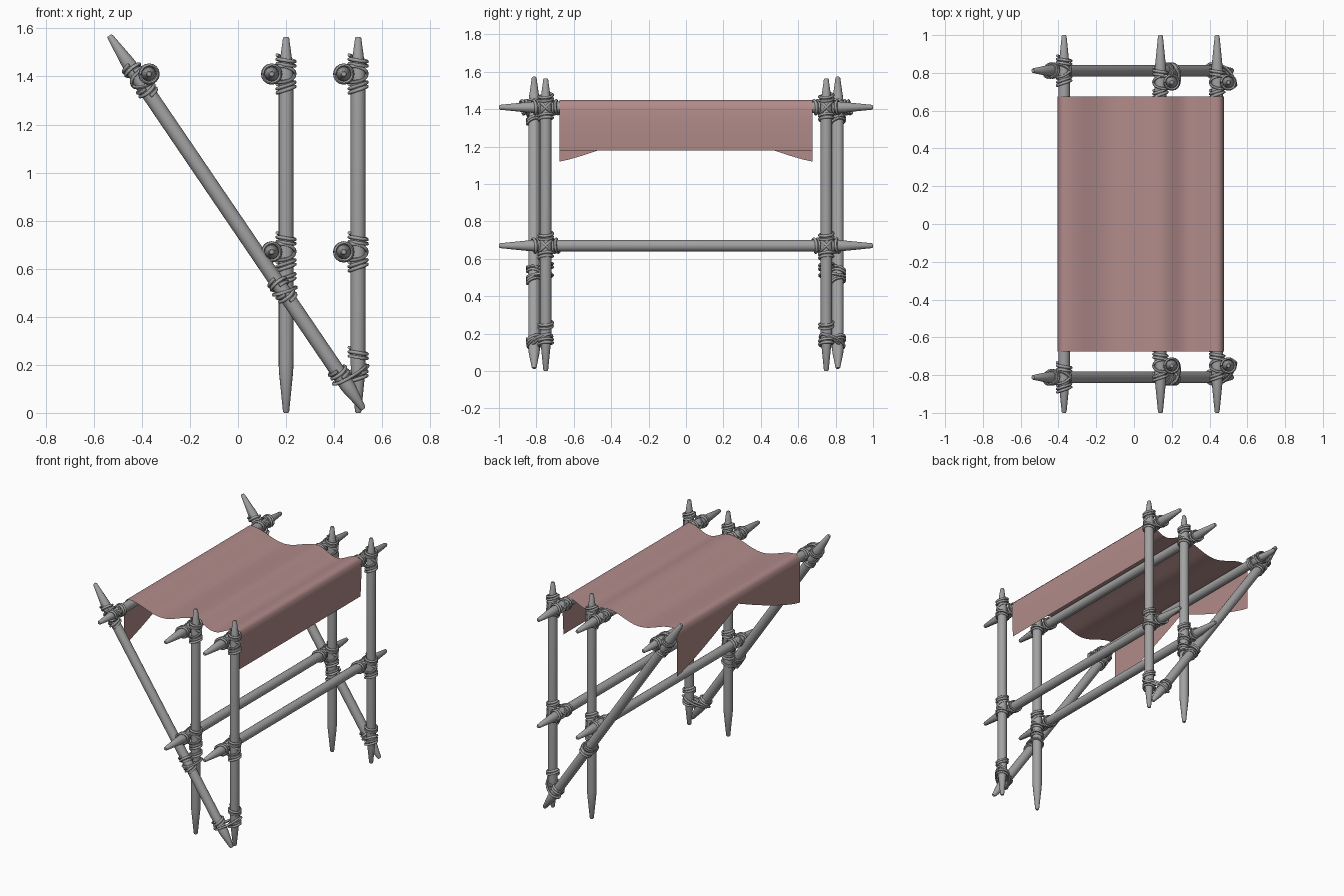
import bpy, bmesh, math
from mathutils import Vector

if "Cube" in bpy.data.objects:
    bpy.data.objects.remove(bpy.data.objects["Cube"], do_unlink=True)


def material(name, rgb):
    m = bpy.data.materials.new(name)
    m.use_nodes = True
    m.diffuse_color = (*rgb, 1)
    bsdf = m.node_tree.nodes["Principled BSDF"]
    bsdf.inputs["Base Color"].default_value = (*rgb, 1)
    bsdf.inputs["Roughness"].default_value = 0.8
    return m


GREY = material("weathered grey", (0.36, 0.36, 0.36))
PINK = material("dusty pink cloth", (0.44, 0.26, 0.255))
R = 0.031  # pole radius


def link(name, data, mat):
    ob = bpy.data.objects.new(name, data)
    bpy.context.collection.objects.link(ob)
    data.materials.append(mat)
    bpy.ops.object.select_all(action='DESELECT')
    ob.select_set(True)
    bpy.context.view_layer.objects.active = ob
    return ob


def smooth(angle=40):
    bpy.ops.object.shade_smooth_by_angle(angle=math.radians(angle))


# Pole: rings of vertices along an axis, tapered at both ends
def pole(name, a, b, taper_a, taper_b, tip=0.013, sides=16):
    a, b = Vector(a), Vector(b)
    length = (b - a).length
    turn = (b - a).to_track_quat('Z', 'Y')
    profile = [(0, tip * 0.7), (0.006, tip), (taper_a * 0.8, R * 0.92), (taper_a, R),
               (length - taper_b, R), (length - taper_b * 0.8, R * 0.92),
               (length - 0.006, tip), (length, tip * 0.7)]
    bm = bmesh.new()
    rings = []
    for h, r in profile:
        rings.append([bm.verts.new(a + turn @ Vector((r * math.cos(t), r * math.sin(t), h)))
                      for t in (math.tau * i / sides for i in range(sides))])
    for lo, hi in zip(rings, rings[1:]):
        for i in range(sides):
            j = (i + 1) % sides
            bm.faces.new((lo[i], lo[j], hi[j], hi[i]))
    bm.faces.new(rings[0][::-1])
    bm.faces.new(rings[-1])
    mesh = bpy.data.meshes.new(name)
    bm.to_mesh(mesh)
    bm.free()
    link(name, mesh, GREY)
    smooth()


def add_path(curve, points, cyclic=False):
    s = curve.splines.new('POLY')
    s.points.add(len(points) - 1)
    for p, co in zip(s.points, points):
        p.co = (*co, 1)
    s.use_cyclic_u = cyclic


# Rope wound twice around one pole, slightly tilted
def coil(curve, centre, axis, tilt):
    turn = axis.to_track_quat('Z', 'Y')
    pts = []
    for i in range(33):
        t = math.tau * i / 16
        x, y = 0.037 * math.cos(t), 0.037 * math.sin(t)
        pts.append(centre + turn @ Vector((x, y, 0.018 * (i / 16 - 1) + tilt * x)))
    add_path(curve, pts)


# Lashing: coils beside the crossing plus two diagonal loops round both poles
def lash(name, pa, axis_a, pb, axis_b, offs_a=(-0.052, 0.052), offs_b=(-0.052, 0.052)):
    curve = bpy.data.curves.new(name, 'CURVE')
    curve.dimensions = '3D'
    curve.bevel_depth = 0.0075
    curve.bevel_resolution = 1
    curve.use_fill_caps = True
    for p, axis, offs in ((pa, axis_a, offs_a), (pb, axis_b, offs_b)):
        for k, o in enumerate(offs):
            coil(curve, p + axis * o, axis, 0.25 if k else -0.25)
    n = pb - pa
    half = n.length / 2 + R + 0.006
    n.normalize()
    for sign in (1, -1):
        side = (axis_a + sign * axis_b).normalized()
        if sign * axis_a.dot(axis_b) > 0.5:  # near-parallel poles: wrap across instead
            side = n.cross(side)
        add_path(curve, [(pa + pb) / 2 + n * half * math.cos(t) + side * 0.048 * math.sin(t)
                         for t in (math.tau * i / 20 for i in range(20))], True)
    link(name, curve, GREY)
    bpy.ops.object.convert(target='MESH')
    smooth(60)


Y, Z = Vector((0, 1, 0)), Vector((0, 0, 1))
LOW, HIGH = 0.67, 1.41

# Long rails running front to back
rails = {"brace_rail": (-0.37, HIGH), "middle_top_rail": (0.14, HIGH), "outer_top_rail": (0.44, HIGH),
         "middle_low_rail": (0.14, LOW), "outer_low_rail": (0.44, LOW)}
for name, (x, z) in rails.items():
    pole(name, (x, -1, z), (x, 1, z), 0.2, 0.2)

# End frames: two posts, one leaning brace, and their lashings
for end, s in (("front", -1), ("back", 1)):
    post_y, brace_y = s * 0.75, s * 0.812
    for label, x in (("middle", 0.2), ("outer", 0.5)):
        pole(f"{end}_{label}_post", (x, post_y, 0), (x, post_y, 1.565), 0.2, 0.15)
        for level, z in (("low", LOW), ("top", HIGH)):
            lash(f"{end}_{label}_{level}_lashing", Vector((x, post_y, z)), Z,
                 Vector((x - 0.06, post_y, z)), Y)

    foot, head = Vector((0.522, brace_y, 0.015)), Vector((-0.535, brace_y, 1.57))
    lean = (head - foot).normalized()
    pole(f"{end}_brace", foot, head, 0.12, 0.17)

    def on_brace(p):
        return foot + lean * (p - foot).dot(lean)

    p = Vector((-0.37, brace_y, HIGH))
    lash(f"{end}_brace_head_lashing", p, Y, on_brace(p), lean)
    p = Vector((0.2, post_y, 0.51))
    lash(f"{end}_brace_middle_lashing", p, Z, on_brace(p), lean, (0.05,), (-0.02, 0.04))
    p = Vector((0.5, post_y, 0.18))
    lash(f"{end}_brace_foot_lashing", p, Z, on_brace(p), lean, (-0.025, 0.065), (0.035,))

# Cloth cover: sagging between the rails, hanging at both sides
top = [(-0.405, 1.40), (-0.397, 1.43), (-0.385, 1.445)]
for x0, x1, sag, steps in ((-0.37, 0.14, 0.06, 14), (0.14, 0.44, 0.05, 10)):
    for i in range(steps):
        t = i / steps
        top.append((x0 + (x1 - x0) * t, 1.45 - sag * math.sin(math.pi * t) ** 2))
top += [(0.44, 1.45), (0.458, 1.445), (0.47, 1.43), (0.477, 1.40),
        (0.477, 1.33), (0.475, 1.25), (0.47, 1.18)]

bm = bmesh.new()
columns = []
COLS = 28
for c in range(COLS + 1):
    u = 2 * c / COLS - 1
    y = 0.675 * u
    hem = 1.12 + 0.25 * (1 - abs(u)) ** 1.2  # hem arches up towards the middle
    flap = [(-0.405, hem + (1.40 - hem) * k / 4) for k in range(4)]
    columns.append([bm.verts.new((x, y, z)) for x, z in flap + top])
for a, b in zip(columns, columns[1:]):
    for i in range(len(a) - 1):
        bm.faces.new((a[i], a[i + 1], b[i + 1], b[i]))
bmesh.ops.recalc_face_normals(bm, faces=bm.faces)
bm.normal_update()
if sum(f.normal.z for f in bm.faces) < 0:
    bmesh.ops.reverse_faces(bm, faces=bm.faces)
mesh = bpy.data.meshes.new("cloth_cover")
bm.to_mesh(mesh)
bm.free()
link("cloth_cover", mesh, PINK)
smooth(60)
